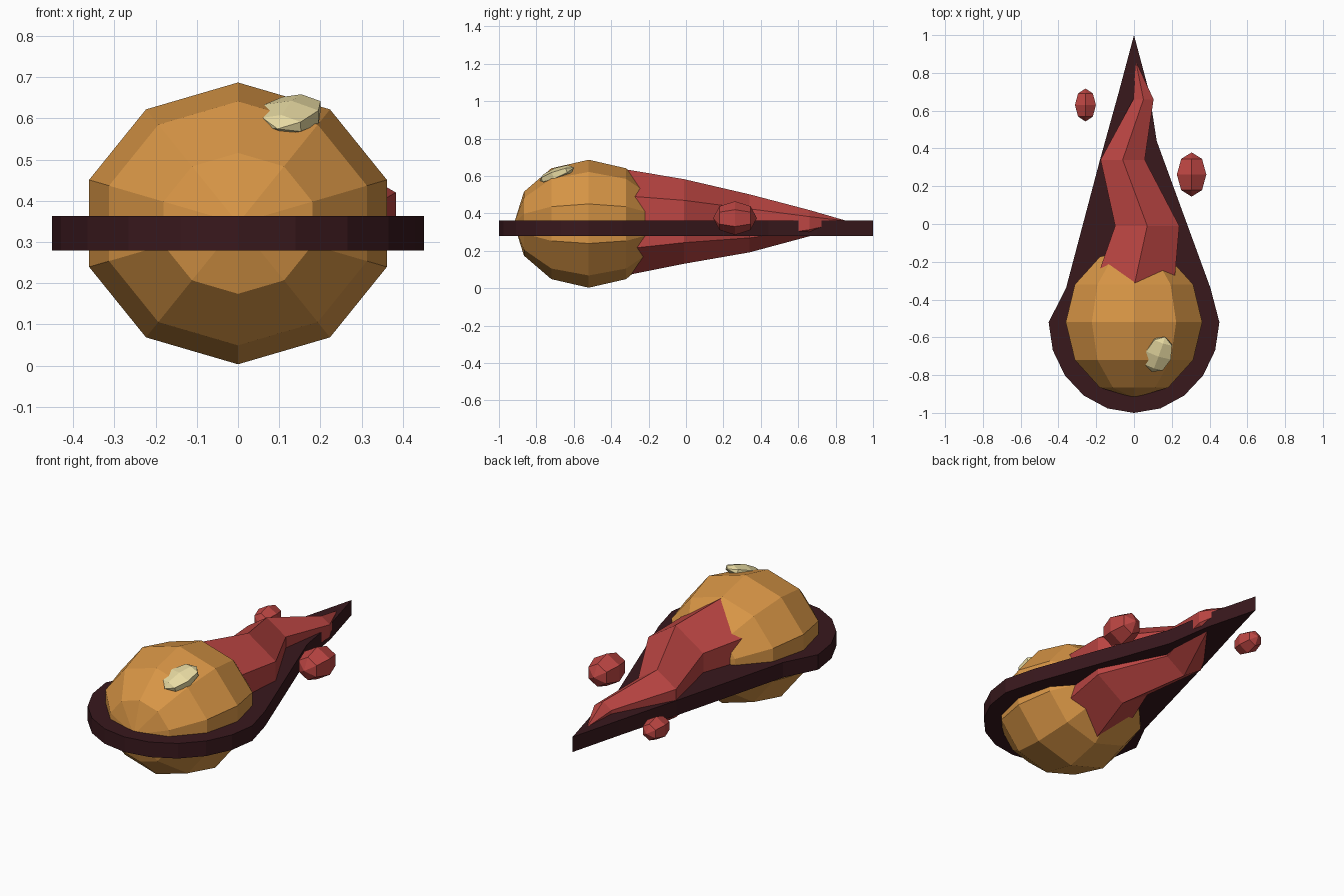
import bpy, bmesh
from math import sin, cos, pi, radians
from mathutils import Matrix, Euler

if "Cube" in bpy.data.objects:
    bpy.data.objects.remove(bpy.data.objects["Cube"])


def material(name, color):
    m = bpy.data.materials.new(name)
    m.diffuse_color = (*color, 1)
    m.use_nodes = True
    m.node_tree.nodes["Principled BSDF"].inputs["Base Color"].default_value = m.diffuse_color
    return m


ORANGE = material("orange", (0.68, 0.30, 0.06))
RED = material("red", (0.50, 0.06, 0.055))
DARK = material("dark_maroon", (0.04, 0.009, 0.012))
CREAM = material("cream", (0.80, 0.70, 0.36))


def make_object(name, bm, mat):
    bmesh.ops.recalc_face_normals(bm, faces=bm.faces)
    me = bpy.data.meshes.new(name)
    bm.to_mesh(me)
    bm.free()
    me.materials.append(mat)
    ob = bpy.data.objects.new(name, me)
    bpy.context.collection.objects.link(ob)
    return ob


def ring(bm, n, x, y, z, rx, rz):
    """Ring of n points around the y axis, first point on top."""
    return [bm.verts.new((x + rx * sin(2 * pi * i / n), y, z + rz * cos(2 * pi * i / n)))
            for i in range(n)]


def bridge(bm, a, b):
    n = len(a)
    for i in range(n):
        bm.faces.new((a[i], a[(i + 1) % n], b[(i + 1) % n], b[i]))


def fan(bm, loop, tip):
    for i in range(len(loop)):
        bm.faces.new((loop[i], loop[(i + 1) % len(loop)], tip))


def ball(name, n, rows, center, radii, mat, rot=(0, 0, 0)):
    """Faceted ellipsoid with its poles along y."""
    bm = bmesh.new()
    rx, ry, rz = radii
    loops = [ring(bm, n, 0, -ry * cos(pi * k / rows), 0,
                  rx * sin(pi * k / rows), rz * sin(pi * k / rows)) for k in range(1, rows)]
    for a, b in zip(loops, loops[1:]):
        bridge(bm, a, b)
    fan(bm, loops[0], bm.verts.new((0, -ry, 0)))
    fan(bm, loops[-1], bm.verts.new((0, ry, 0)))
    turn = Euler([radians(r) for r in rot]).to_matrix().to_4x4()
    bm.transform(Matrix.Translation(center) @ turn)
    return make_object(name, bm, mat)


# Fireball head and its highlight
ball("head", 10, 6, (0, -0.52, 0.345), (0.38, 0.40, 0.342), ORANGE)
ball("highlight", 6, 4, (0.13, -0.69, 0.61), (0.08, 0.105, 0.035), CREAM, (20, 6, -18))

# Loose embers beside the tail
ball("ember_right", 6, 4, (0.305, 0.262, 0.375), (0.09, 0.117, 0.09), RED)
ball("ember_left", 6, 4, (-0.257, 0.63, 0.34), (0.064, 0.087, 0.064), RED)

# Wavy hexagonal flame tail: x, y, z, rx, rz
sections = [(0, -0.33, 0.352, 0.245, 0.285), (0.07, -0.01, 0.357, 0.196, 0.226),
            (-0.06, 0.34, 0.347, 0.135, 0.155), (0.05, 0.66, 0.348, 0.062, 0.07)]
bm = bmesh.new()
loops = [ring(bm, 6, *s) for s in sections]
for a, b in zip(loops, loops[1:]):
    bridge(bm, a, b)
bm.faces.new(loops[0])
fan(bm, loops[-1], bm.verts.new((0.01, 0.86, 0.36)))
make_object("flame_tail", bm, RED)

# Teardrop plate through the middle: round front, pointed back
outline = [(0.452 * sin(pi * k / 10), -0.52 - 0.48 * cos(pi * k / 10)) for k in range(-5, 6)]
outline += [(0.405, -0.34), (0.12, 0.44), (0.08, 0.70), (0, 1), (-0.08, 0.70), (-0.18, 0.34), (-0.36, -0.34)]
bm = bmesh.new()
low = [bm.verts.new((x, y, 0.279)) for x, y in outline]
high = [bm.verts.new((x, y, 0.363)) for x, y in outline]
bridge(bm, low, high)
bm.faces.new(low)
bm.faces.new(high)
make_object("teardrop_plate", bm, DARK)
